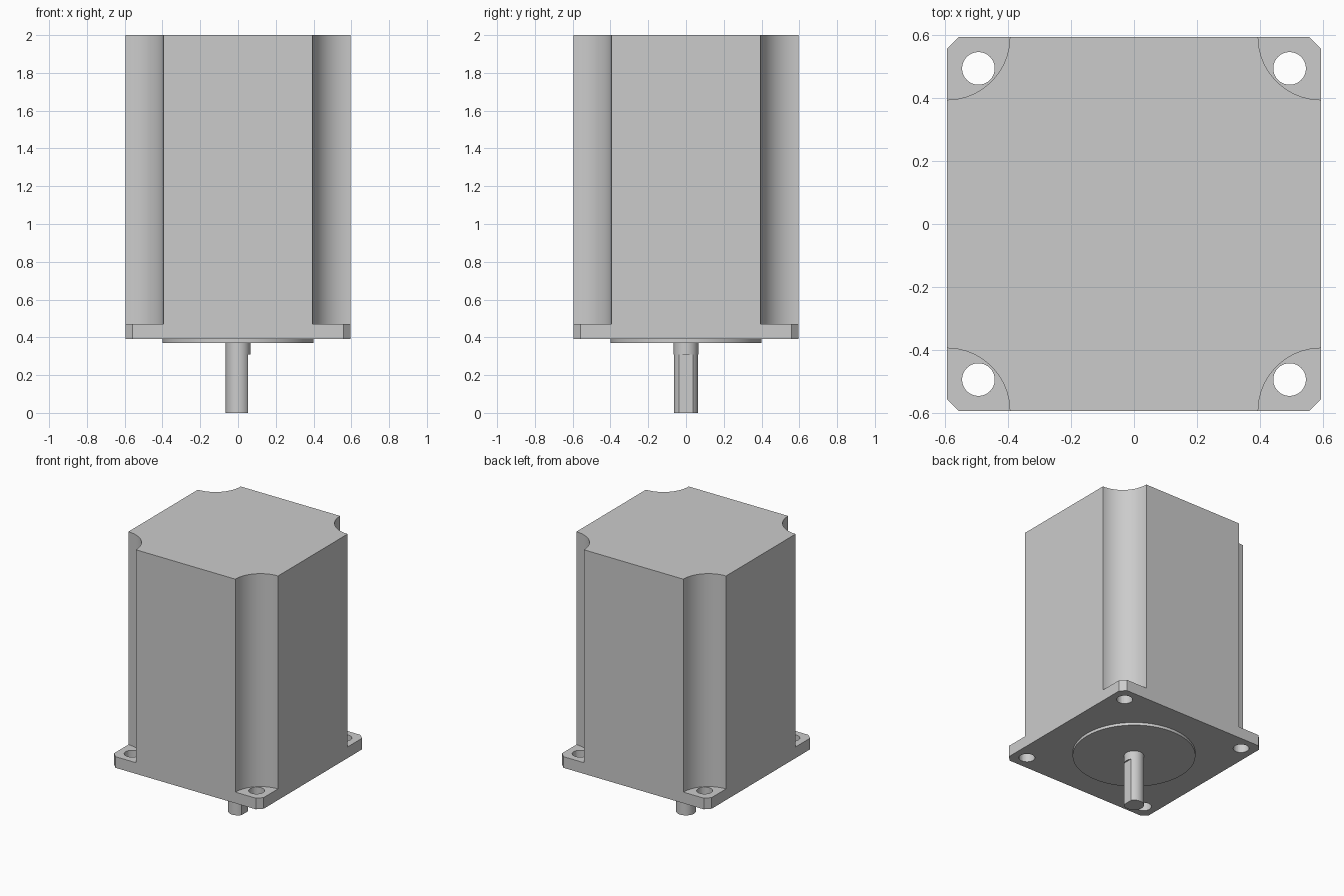
import bpy
import bmesh
import math

if "Cube" in bpy.data.objects:
    bpy.data.objects.remove(bpy.data.objects["Cube"], do_unlink=True)

HALF = 0.595        # half width of the square body
SCOOP = 0.2         # radius of the corner scoops
CHAMFER = 0.037     # flange corner cut
BOLT = 0.495        # bolt hole offset

metal = bpy.data.materials.new("light grey metal")
metal.use_nodes = True
grey = (0.6, 0.6, 0.6, 1)
metal.diffuse_color = grey
metal.node_tree.nodes["Principled BSDF"].inputs["Base Color"].default_value = grey


def prism(name, outline, bottom, top):
    """Extrude a closed outline between two heights."""
    bm = bmesh.new()
    face = bm.faces.new([bm.verts.new((x, y, bottom)) for x, y in outline])
    grown = bmesh.ops.extrude_face_region(bm, geom=[face])["geom"]
    verts = [v for v in grown if isinstance(v, bmesh.types.BMVert)]
    bmesh.ops.translate(bm, verts=verts, vec=(0, 0, top - bottom))
    bmesh.ops.recalc_face_normals(bm, faces=bm.faces)
    mesh = bpy.data.meshes.new(name)
    bm.to_mesh(mesh)
    bm.free()
    mesh.materials.append(metal)
    obj = bpy.data.objects.new(name, mesh)
    bpy.context.collection.objects.link(obj)
    return obj


def arc(cx, cy, radius, start, end, steps):
    angles = [start + (end - start) * i / steps for i in range(steps + 1)]
    return [(cx + radius * math.cos(a), cy + radius * math.sin(a)) for a in angles]


def circle(cx, cy, radius, steps):
    return arc(cx, cy, radius, 0, math.tau, steps)[:-1]


def four_corners(points):
    """Repeat the points of one corner around the square."""
    outline = []
    for turn in range(4):
        c, s = [(1, 0), (0, 1), (-1, 0), (0, -1)][turn]
        outline += [(x * c - y * s, x * s + y * c) for x, y in points]
    return outline


def smooth(obj):
    bpy.ops.object.select_all(action="DESELECT")
    obj.select_set(True)
    bpy.context.view_layer.objects.active = obj
    bpy.ops.object.shade_smooth_by_angle(angle=math.radians(30))


# Body with a concave quarter-round scoop along each corner
scoop = arc(HALF, HALF, SCOOP, 1.5 * math.pi, math.pi, 16)
body = prism("motor_body", four_corners(scoop), 0.47, 2.0)

# Mounting flange with chamfered corners
corner = [(HALF, HALF - CHAMFER), (HALF - CHAMFER, HALF)]
flange = prism("mounting_flange", four_corners(corner), 0.39, 0.47)

# Bolt holes through the flange
for i, (x, y) in enumerate(four_corners([(BOLT, BOLT)])):
    cutter = prism("bolt_hole_cutter_%d" % (i + 1), circle(x, y, 0.052, 32), 0.3, 0.6)
    cutter.hide_render = True
    cutter.hide_set(True)
    cut = flange.modifiers.new("bolt_hole", "BOOLEAN")
    cut.operation = "DIFFERENCE"
    cut.solver = "EXACT"
    cut.object = cutter

# Round centring boss under the flange
boss = prism("centring_boss", circle(0, 0, 0.4, 64), 0.37, 0.39)

# Shaft: full round near the boss, with a flat on the +x side below
R, FLAT = 0.065, 0.054
half_angle = math.acos(FLAT / R)
shaft_root = prism("shaft_root", circle(0, 0, R, 32), 0.31, 0.37)
shaft = prism("shaft", arc(0, 0, R, half_angle, math.tau - half_angle, 28), 0, 0.31)

for part in (body, flange, boss, shaft_root, shaft):
    smooth(part)
